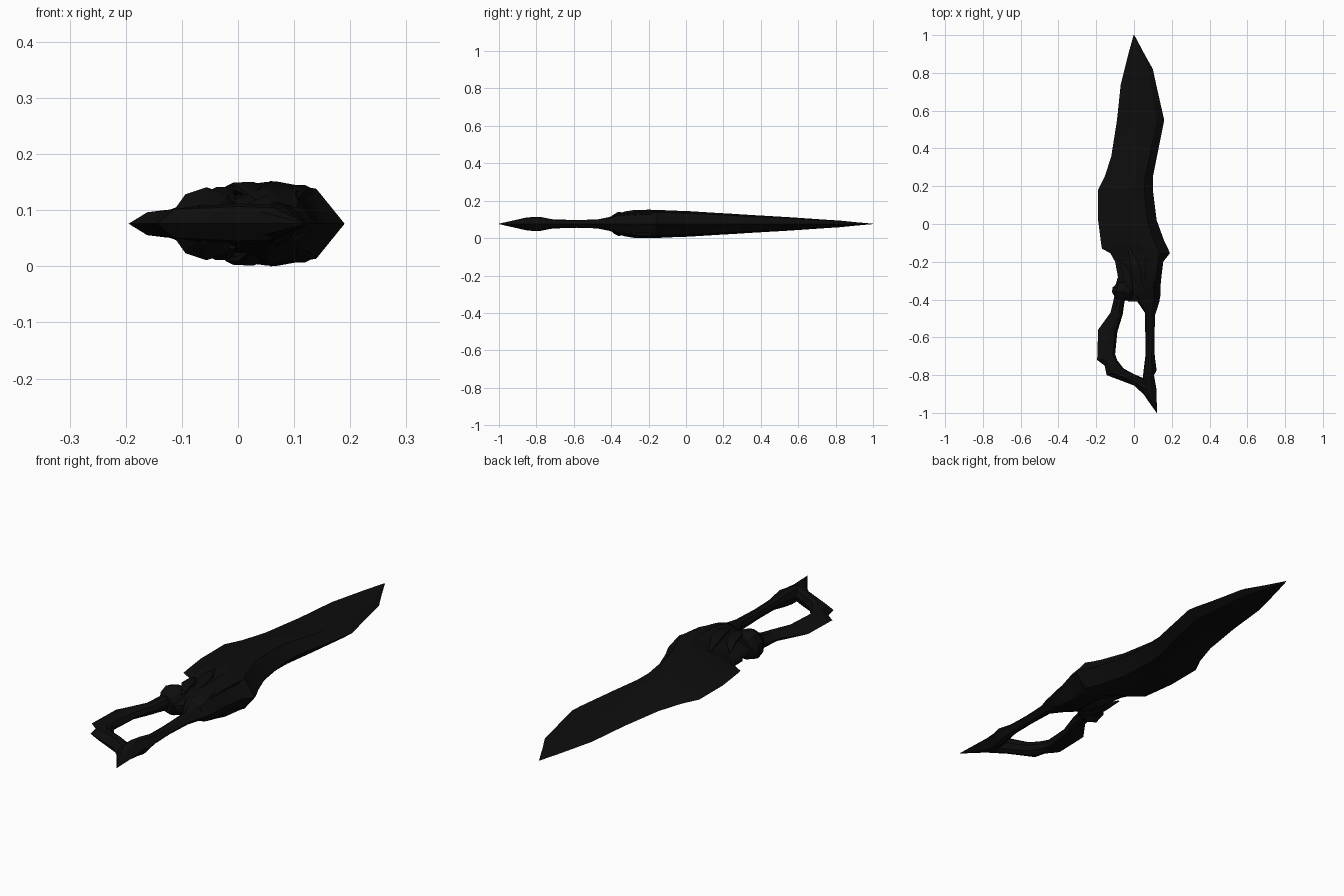
import bpy, bmesh, math
from mathutils import Vector

cube = bpy.data.objects.get("Cube")
if cube:
    bpy.data.objects.remove(cube, do_unlink=True)

MID = 0.076  # height of the symmetry plane of the knife

black = bpy.data.materials.new("near_black")
black.use_nodes = True
colour = (0.004, 0.004, 0.004, 1)
black.diffuse_color = colour
shader = next(n for n in black.node_tree.nodes if n.type == 'BSDF_PRINCIPLED')
shader.inputs["Base Color"].default_value = colour


def loft(name, rings, angle=25):
    """Skin a list of closed rings, cap both ends and shade."""
    bm = bmesh.new()
    rows = [[bm.verts.new(p) for p in ring] for ring in rings]
    count = len(rows[0])
    for a, b in zip(rows, rows[1:]):
        for i in range(count):
            j = (i + 1) % count
            bm.faces.new((a[i], a[j], b[j], b[i]))
    bm.faces.new(rows[0])
    bm.faces.new(rows[-1][::-1])
    bmesh.ops.recalc_face_normals(bm, faces=bm.faces)
    mesh = bpy.data.meshes.new(name)
    bm.to_mesh(mesh)
    bm.free()
    mesh.materials.append(black)
    obj = bpy.data.objects.new(name, mesh)
    bpy.context.collection.objects.link(obj)
    bpy.ops.object.select_all(action='DESELECT')
    obj.select_set(True)
    bpy.context.view_layer.objects.active = obj
    bpy.ops.object.shade_smooth_by_angle(angle=math.radians(angle))
    return obj


def section(start, end, half, profile):
    """Ring across start-end; profile gives (fraction, height) of the upper side."""
    start, end = Vector((*start, MID)), Vector((*end, MID))
    top = [start.lerp(end, f) + Vector((0, 0, h * half)) for f, h in profile]
    low = [start.lerp(end, f) - Vector((0, 0, h * half)) for f, h in profile]
    return [start] + top + [end] + low[::-1]


# Blade and guard: wedge with a keen left edge and a chamfered right edge
wedge = [(0.3, 0.5), (0.62, 1), (0.84, 0.83)]
blade_rows = [  # y, left x, right x, half thickness
    (1, -.002, .002, .001), (.9, -.03, .055, .01), (.82, -.05, .1, .018),
    (.74, -.07, .117, .023), (.55, -.09, .16, .036), (.36, -.12, .122, .047),
    (.25, -.155, .1, .054), (.18, -.19, .1, .058), (.02, -.19, .12, .068),
    (-.09, -.176, .16, .072), (-.13, -.17, .18, .074), (-.155, -.125, .19, .075),
    (-.2, -.1, .155, .076), (-.28, -.085, .145, .074), (-.33, -.1, .14, .066),
    (-.38, -.06, .14, .048), (-.41, -.03, .13, .034)]
loft("blade_and_guard",
     [section((l, y), (r, y), h, wedge) for y, l, r, h in blade_rows])

# Handle bars: outer point, inner point, half thickness
bar = [(0.35, 0.85), (0.65, 1), (0.88, 0.7)]
left_rows = [
    ((-.1, -.36), (-.02, -.36), .04), ((-.11, -.41), (-.05, -.41), .032),
    ((-.125, -.47), (-.06, -.48), .024), ((-.19, -.56), (-.088, -.57), .02),
    ((-.195, -.72), (-.1, -.69), .024), ((-.155, -.75), (-.09, -.72), .026),
    ((-.145, -.8), (-.055, -.765), .03), ((0, -.855), (0, -.795), .036),
    ((.06, -.91), (.06, -.82), .034)]
right_rows = [
    ((.14, -.36), (0, -.38), .05), ((.135, -.41), (.02, -.415), .036),
    ((.112, -.48), (.058, -.47), .024), ((.108, -.6), (.06, -.6), .02),
    ((.11, -.7), (.06, -.7), .022), ((.12, -.775), (.05, -.78), .037),
    ((.106, -.8), (.045, -.83), .038), ((.118, -.87), (.03, -.87), .03),
    ((.12, -.93), (.07, -.93), .017), ((.122, -1), (.12, -1), .001)]
for name, rows in (("left_handle_bar", left_rows), ("right_handle_bar", right_rows)):
    loft(name, [section(a, b, h, bar) for a, b, h in rows])


# Collar where the left bar meets the guard
def circle(x, y, rx, rz, sides=10):
    steps = [math.tau * (i + 0.5) / sides for i in range(sides)]
    return [(x + rx * math.cos(t), y, MID + rz * math.sin(t)) for t in steps]


loft("collar", [circle(-.045, -.31, .04, .045), circle(-.052, -.335, .064, .06),
                circle(-.056, -.36, .064, .065), circle(-.055, -.385, .05, .052),
                circle(-.06, -.405, .03, .035)])

# Raised tendons flowing over both sides of the guard
paths = {"inner": [(-.075, -.19), (-.04, -.25), (-.03, -.31), (-.01, -.37)],
         "middle": [(-.03, -.12), (0, -.2), (.02, -.28), (.04, -.37)],
         "outer": [(.1, -.08), (.11, -.17), (.1, -.26), (.1, -.36)]}
heights = {"inner": (.03, .046, .054, .042), "middle": (.05, .062, .063, .04),
           "outer": (.058, .058, .056, .042)}
widths = (.004, .024, .024, .006)
for label, path in paths.items():
    for side, sign in (("top", 1), ("bottom", -1)):
        rings = []
        for (x, y), h, w in zip(path, heights[label], widths):
            ring = circle(x, y, w, w * 0.5, 8)
            rings.append([(px, py, pz + sign * h) for px, py, pz in ring])
        loft(f"{label}_tendon_{side}", rings, 50)
